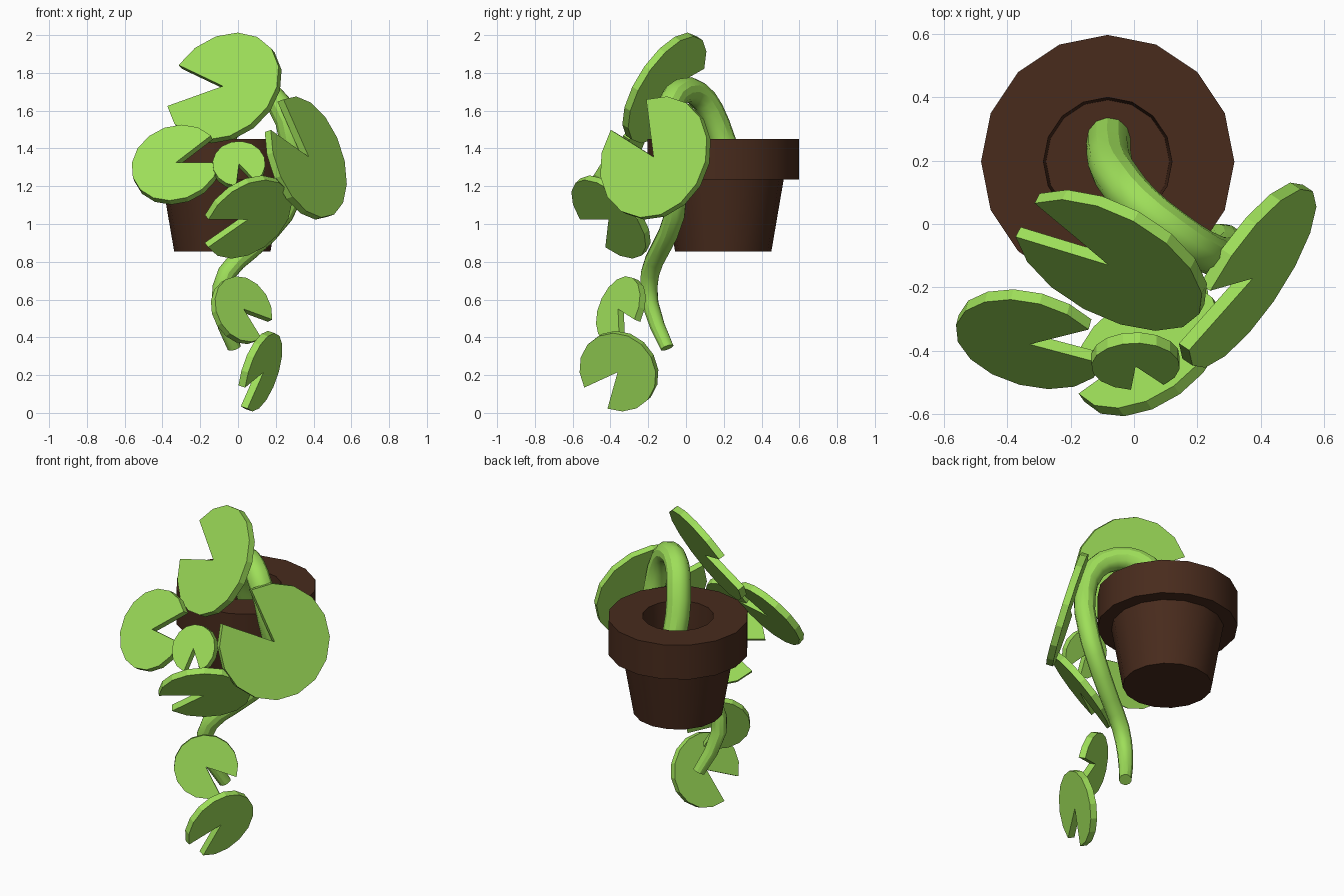
import bpy, bmesh
from math import pi, sin, cos
from mathutils import Vector

if "Cube" in bpy.data.objects:
    bpy.data.objects.remove(bpy.data.objects["Cube"])


def material(name, rgb):
    m = bpy.data.materials.new(name)
    m.diffuse_color = (*rgb, 1)
    m.use_nodes = True
    m.node_tree.nodes["Principled BSDF"].inputs["Base Color"].default_value = m.diffuse_color
    return m


GREEN = material("leaf_green", (0.34, 0.73, 0.10))
BROWN = material("pot_brown", (0.065, 0.024, 0.012))


def add_mesh(name, bm, mat):
    bmesh.ops.recalc_face_normals(bm, faces=bm.faces)
    me = bpy.data.meshes.new(name)
    bm.to_mesh(me)
    bm.free()
    me.materials.append(mat)
    ob = bpy.data.objects.new(name, me)
    bpy.context.collection.objects.link(ob)
    return ob


def smooth(ob):
    bpy.ops.object.select_all(action='DESELECT')
    ob.select_set(True)
    bpy.context.view_layer.objects.active = ob
    bpy.ops.object.shade_smooth_by_angle()


# Pot: revolved 16-sided profile, closed by the base and the soil
def pot(cx, cy, profile, sides=16):
    bm = bmesh.new()
    rings = [[bm.verts.new((cx + r * cos(2 * pi * i / sides),
                            cy + r * sin(2 * pi * i / sides), z))
              for i in range(sides)] for r, z in profile]
    for a, b in zip(rings, rings[1:]):
        for i in range(sides):
            j = (i + 1) % sides
            bm.faces.new((a[i], a[j], b[j], b[i]))
    bm.faces.new(rings[0])
    bm.faces.new(rings[-1])
    smooth(add_mesh("flower_pot", bm, BROWN))


pot(-0.083, 0.197, [(0.255, 0.855), (0.32, 1.235), (0.40, 1.235), (0.40, 1.45),
                    (0.203, 1.45), (0.195, 1.25)])

# Stem: tapered tube climbing out of the pot and trailing down (x, y, z, radius)
path = [(-0.08, 0.27, 1.23, 0.070), (-0.075, 0.19, 1.45, 0.070),
        (-0.04, 0.13, 1.60, 0.070), (0.02, 0.06, 1.69, 0.069),
        (0.12, -0.02, 1.705, 0.068), (0.22, -0.085, 1.63, 0.066),
        (0.28, -0.10, 1.45, 0.063), (0.29, -0.06, 1.20, 0.058),
        (0.24, -0.06, 1.05, 0.055), (0.06, -0.14, 0.86, 0.052),
        (-0.06, -0.19, 0.74, 0.050), (-0.095, -0.19, 0.58, 0.045),
        (-0.02, -0.10, 0.345, 0.036)]
cu = bpy.data.curves.new("stem", 'CURVE')
cu.dimensions = '3D'
cu.bevel_depth = 1
cu.bevel_resolution = 4
cu.use_fill_caps = True
cu.resolution_u = 2
sp = cu.splines.new('BEZIER')
sp.bezier_points.add(len(path) - 1)
for p, (x, y, z, r) in zip(sp.bezier_points, path):
    p.co = (x, y, z)
    p.radius = r
    p.handle_left_type = p.handle_right_type = 'AUTO'
cu.materials.append(GREEN)
stem = bpy.data.objects.new("stem", cu)
bpy.context.collection.objects.link(stem)
bpy.context.view_layer.objects.active = stem
stem.select_set(True)
bpy.ops.object.convert(target='MESH')
smooth(bpy.context.view_layer.objects.active)


# Leaf: thick 16-sided disc with a 45 degree notch; centre is on the front face
def leaf(name, centre, normal, notch, radius, thick=0.04, sides=16):
    c, n = Vector(centre), Vector(normal).normalized()
    u = Vector(notch)
    u = (u - n * u.dot(n)).normalized()
    v = n.cross(u)
    step = 2 * pi / sides
    outline = [c] + [c + radius * (u * cos(a) + v * sin(a))
                     for a in (step * (k + 1) for k in range(sides - 1))]
    bm = bmesh.new()
    front = [bm.verts.new(p) for p in outline]
    back = [bm.verts.new(p - n * thick) for p in outline]
    bm.faces.new(front)
    bm.faces.new(back[::-1])
    for i in range(len(front)):
        j = (i + 1) % len(front)
        bm.faces.new((front[i], back[i], back[j], front[j]))
    add_mesh(name, bm, GREEN)


LEAVES = [
    ("leaf_top", (-0.08, -0.13, 1.73), (-0.41, -0.77, 0.49), (-0.55, 0.30, 0.005), 0.325),
    ("leaf_left", (-0.33, -0.38, 1.325), (-0.22, -0.81, 0.55), (0.45, -0.014, 0.155), 0.24),
    ("leaf_right", (0.375, -0.172, 1.355), (0.80, -0.53, 0.285), (-0.35, -0.275, 0.465), 0.335),
    ("leaf_small", (0.005, -0.45, 1.32), (0.0, -0.85, 0.53), (0.04, -0.07, -0.115), 0.14),
    ("leaf_middle", (0.055, -0.41, 1.025), (0.47, -0.65, -0.60), (-0.44, -0.175, -0.155), 0.26),
    ("leaf_lower", (0.03, -0.36, 0.55), (0.556, -0.769, 0.31), (0.27, 0.10, -0.23), 0.183),
    ("leaf_bottom", (0.135, -0.362, 0.215), (0.888, -0.355, -0.293), (-0.19, -0.24, -0.285), 0.217),
]
for spec in LEAVES:
    leaf(*spec)
